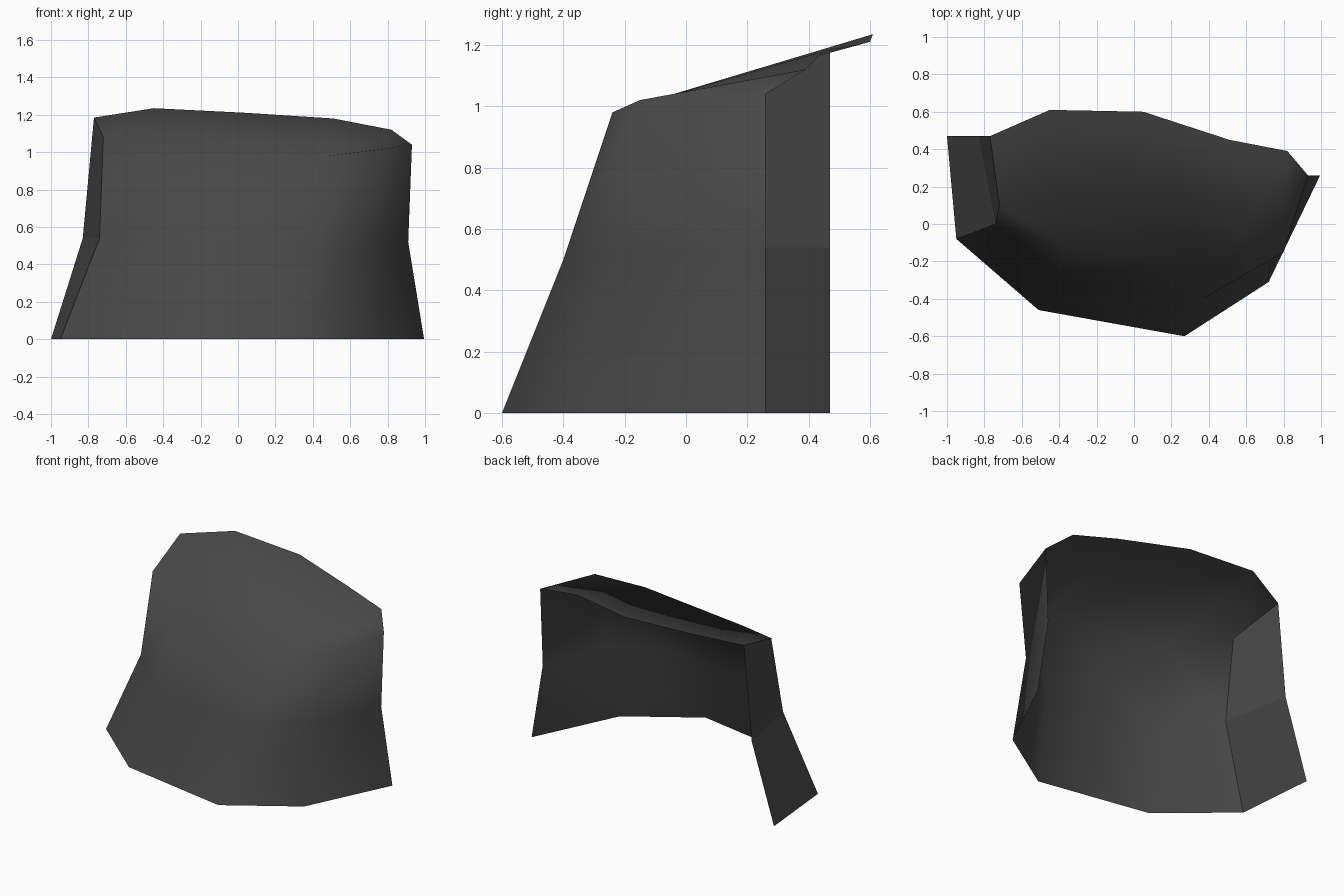
import bpy, bmesh

if "Cube" in bpy.data.objects:
    bpy.data.objects.remove(bpy.data.objects["Cube"])

# One dark charcoal colour
mat = bpy.data.materials.new("charcoal")
mat.diffuse_color = (0.065, 0.065, 0.065, 1)
mat.use_nodes = True
mat.node_tree.nodes["Principled BSDF"].inputs["Base Color"].default_value = mat.diffuse_color

bm = bmesh.new()


def row(points):
    return [bm.verts.new(p) for p in points]


# Three levels of the wall, from the left rear edge round the front to the right
foot = row([(-1, .47, 0), (-.95, -.08, 0), (-.51, -.46, 0),
            (.27, -.60, 0), (.72, -.31, 0), (.995, .26, 0)])
waist = row([(-.83, .47, .54), (-.74, 0, .54), (-.43, -.30, .52),
             (.37, -.40, .50), (.73, -.17, .52), (.91, .26, .52)])
brow = row([(-.77, .47, 1.185), (-.72, .10, 1.08), (-.35, -.14, .97),
            (.48, -.24, .98), (.80, -.15, 1.02), (.93, .26, 1.04)])
# Free rear rim of the sloping top
rim = row([(-.45, .61, 1.235), (.05, .60, 1.21), (.51, .45, 1.18), (.82, .39, 1.12)])

# Wall: the first column is the flat side panel, the rest is smooth
for low, high in ((foot, waist), (waist, brow)):
    for i in range(5):
        f = bm.faces.new((low[i], low[i + 1], high[i + 1], high[i]))
        f.smooth = i > 0

# Sloping top sheet
P, L, A, B, C, D = brow
R1, R2, R3, R4 = rim
for loop in ((P, L, R1), (L, A, R1), (A, B, R1), (B, R2, R1), (B, R3, R2),
             (B, C, R4, R3), (C, D, R4)):
    bm.faces.new(loop).smooth = True

# Hard edge where the side panel meets the curved front
for e in bm.edges:
    flats = [f for f in e.link_faces if not f.smooth]
    if flats:
        e.smooth = False

mesh = bpy.data.meshes.new("curved_shell")
bm.to_mesh(mesh)
bm.free()
mesh.materials.append(mat)
shell = bpy.data.objects.new("curved_shell", mesh)
bpy.context.collection.objects.link(shell)
